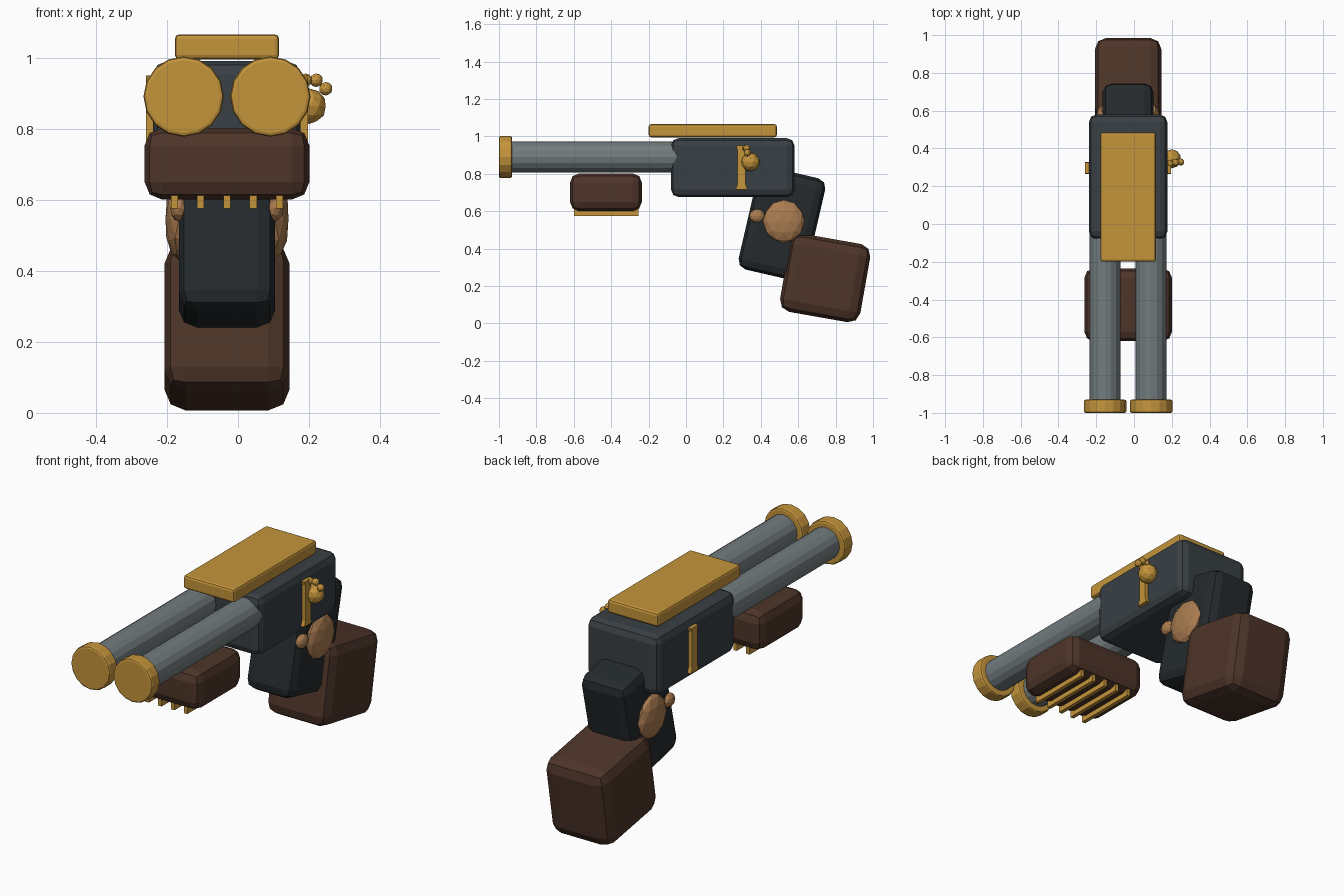
import bpy, bmesh, math
from mathutils import Matrix

if "Cube" in bpy.data.objects:
    bpy.data.objects.remove(bpy.data.objects["Cube"])

CX = -0.031  # symmetry plane of the body


def material(name, rgb):
    m = bpy.data.materials.new(name)
    m.diffuse_color = (*rgb, 1)
    m.use_nodes = True
    m.node_tree.nodes["Principled BSDF"].inputs["Base Color"].default_value = m.diffuse_color
    return m


GOLD = material("brass", (0.56, 0.30, 0.045))
WOOD = material("dark_wood", (0.075, 0.035, 0.022))
STEEL = material("steel", (0.17, 0.20, 0.21))
DARK = material("dark_metal", (0.04, 0.05, 0.058))
BLACK = material("black_grip", (0.018, 0.023, 0.026))
COPPER = material("copper", (0.40, 0.20, 0.08))


def finish(bm, name, mat, bevel=0, segments=2):
    me = bpy.data.meshes.new(name)
    bm.to_mesh(me)
    bm.free()
    ob = bpy.data.objects.new(name, me)
    bpy.context.collection.objects.link(ob)
    me.materials.append(mat)
    if bevel:
        mod = ob.modifiers.new("bevel", 'BEVEL')
        mod.width, mod.segments = bevel, segments
        mod.limit_method = 'ANGLE'
        mod.angle_limit = math.radians(40)
    return ob


def box(name, center, size, mat, bevel=0, segments=2, tilt=0):
    bm = bmesh.new()
    bmesh.ops.create_cube(bm, size=1, matrix=Matrix.Diagonal((*size, 1)))
    ob = finish(bm, name, mat, bevel, segments)
    ob.location = center
    ob.rotation_euler.x = math.radians(tilt)
    return ob


def tube(name, x, z, y0, y1, r, mat, bevel=0):
    bm = bmesh.new()
    bmesh.ops.create_cone(bm, cap_ends=True, segments=16, radius1=r, radius2=r, depth=y1 - y0)
    ob = finish(bm, name, mat, bevel)
    ob.location = (x, (y0 + y1) / 2, z)
    ob.rotation_euler.x = math.pi / 2
    return ob


def ball(name, center, size, mat):
    bm = bmesh.new()
    bmesh.ops.create_icosphere(bm, subdivisions=2, radius=1, matrix=Matrix.Diagonal((*size, 1)))
    ob = finish(bm, name, mat)
    ob.location = center
    return ob


# Receiver, sight plate, grip and stock
box("receiver", (CX, 0.25, 0.833), (0.415, 0.66, 0.315), DARK, 0.04)
box("top_plate", (CX, 0.143, 1.03), (0.293, 0.685, 0.07), GOLD, 0.012)
box("grip", (CX, 0.513, 0.532), (0.27, 0.368, 0.563), BLACK, 0.05, 2, -13)
box("stock", (CX, 0.744, 0.243), (0.352, 0.436, 0.424), WOOD, 0.06, 2, -10)

# Fore-end with ribs underneath
box("fore_end", (CX, -0.428, 0.701), (0.464, 0.385, 0.202), WOOD, 0.05)
for i in range(5):
    box(f"fore_end_rib_{i + 1}", (CX + (i - 2) * 0.074, -0.427, 0.595), (0.02, 0.345, 0.04), GOLD)

# Mirrored parts: barrels, muzzle rings, side straps, grip medallions
for side, s in (("left", -1), ("right", 1)):
    tube(f"{side}_barrel", CX + s * 0.122, 0.89, -0.97, 0.0, 0.082, STEEL)
    tube(f"{side}_muzzle_ring", CX + s * 0.122, 0.89, -1.0, -0.93, 0.113, GOLD, 0.01)

    bm = bmesh.new()  # strap with flared ends
    prof = [(-.029, .117), (.029, .117), (.022, .095), (.022, -.09), (.032, -.117),
            (-.032, -.117), (-.022, -.09), (-.022, .095)]
    face = bm.faces.new([bm.verts.new((CX + s * 0.19, 0.297 + y, 0.833 + z)) for y, z in prof])
    ext = bmesh.ops.extrude_face_region(bm, geom=[face])["geom"]
    bmesh.ops.translate(bm, vec=(s * 0.038, 0, 0),
                        verts=[v for v in ext if isinstance(v, bmesh.types.BMVert)])
    bmesh.ops.recalc_face_normals(bm, faces=bm.faces)
    finish(bm, f"{side}_strap", GOLD)

    ball(f"{side}_medallion", (CX + s * 0.135, 0.523, 0.545), (0.04, 0.112, 0.115), COPPER)
    ball(f"{side}_medallion_bead", (CX + s * 0.135, 0.38, 0.575), (0.025, 0.042, 0.037), COPPER)

# Knob with three beads on the right side
ball("side_knob", (0.2, 0.345, 0.863), (0.049, 0.05, 0.05), GOLD)
for i, (x, y, z) in enumerate([(0.19, 0.318, 0.936), (0.22, 0.325, 0.936), (0.247, 0.328, 0.912)]):
    ball(f"knob_bead_{i + 1}", (x, y, z), (0.019, 0.019, 0.019), GOLD)
